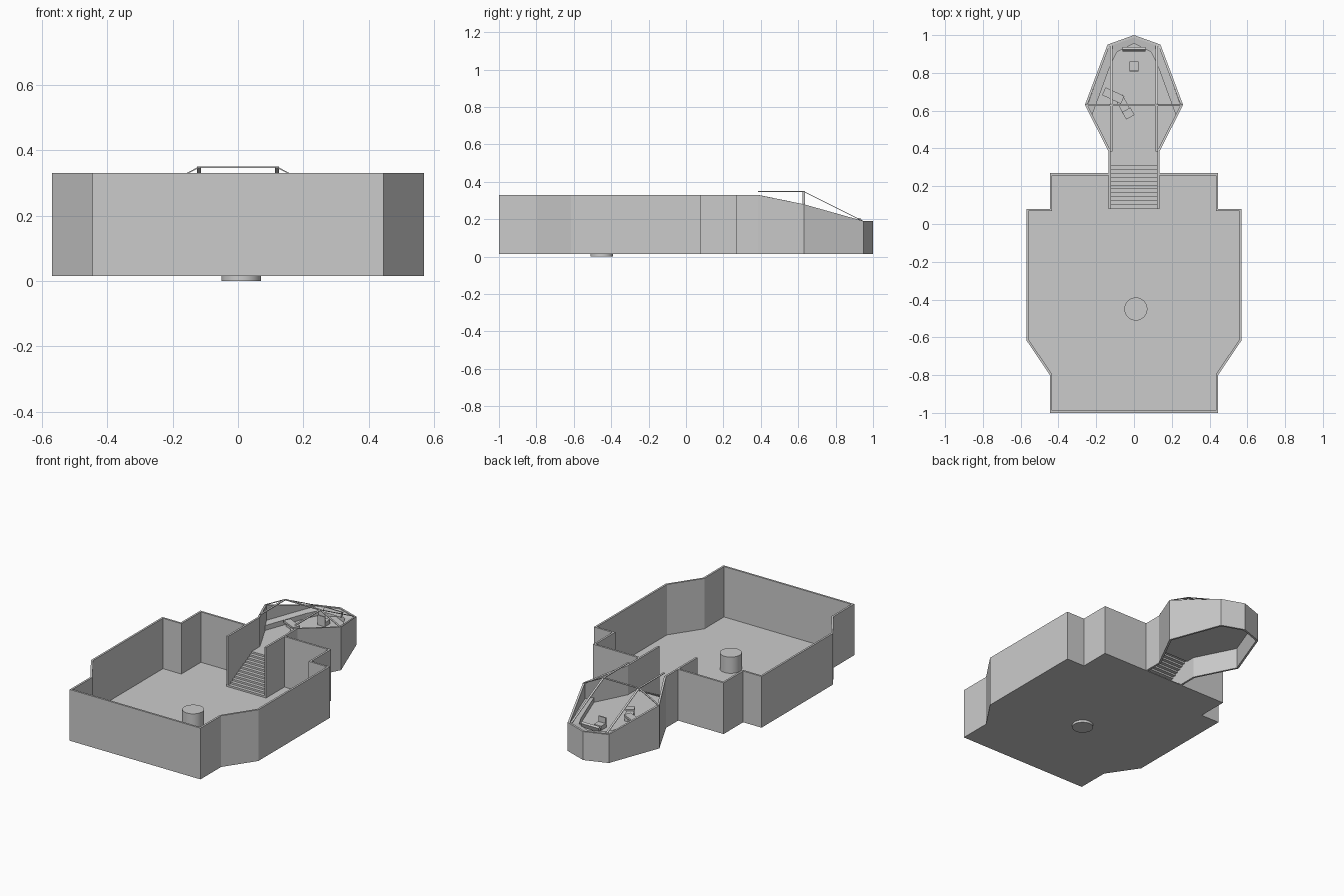
import bpy, bmesh
from mathutils import Vector, Matrix
from math import radians

if "Cube" in bpy.data.objects:
    bpy.data.objects.remove(bpy.data.objects["Cube"])

W = 0.012      # wall thickness
DECK = 0.15    # raised cockpit floor height


def make(name, verts, faces, mirror=False):
    me = bpy.data.meshes.new(name)
    me.from_pydata(verts, [], faces)
    bm = bmesh.new()
    bm.from_mesh(me)
    bmesh.ops.recalc_face_normals(bm, faces=bm.faces)
    bm.to_mesh(me)
    bm.free()
    ob = bpy.data.objects.new(name, me)
    bpy.context.collection.objects.link(ob)
    if mirror:
        ob.modifiers.new("mirror", 'MIRROR')
    return ob


def inset(pts, w):
    """Offset an open path to its left with mitred corners."""
    out = []
    for i, p in enumerate(pts):
        ns = []
        for a, b in ((i - 1, i), (i, i + 1)):
            if a >= 0 and b < len(pts):
                d = (Vector(pts[b]) - Vector(pts[a])).normalized()
                ns.append(Vector((-d.y, d.x)))
        if abs(p[0]) < 1e-6:
            out.append((0, p[1] + w / ns[0].y))
            continue
        m = sum(ns, Vector((0, 0))).normalized()
        q = Vector(p) + m * (w / m.dot(ns[0]))
        out.append((q.x, q.y))
    return out


def wall(name, pts, bottom, tops, w=W):
    """Mitred wall along half of the plan, mirrored to the other side."""
    verts, faces = [], []
    for (x, y), (u, v), t in zip(pts, inset(pts, w), tops):
        verts += [(x, y, bottom), (x, y, t), (u, v, t), (u, v, bottom)]
    n = len(pts)
    for i in range(n - 1):
        for k in range(4):
            j = (k + 1) % 4
            faces.append((4 * i + k, 4 * i + j, 4 * i + 4 + j, 4 * i + 4 + k))
    for i in (0, n - 1):
        if abs(pts[i][0]) > 1e-6:
            faces.append(tuple(4 * i + k for k in range(4)))
    return make(name, verts, faces, True)


def plate(name, half, z0, z1):
    """Flat plate from the right half of its outline."""
    pts = list(half) + [(-x, y) for x, y in reversed(half) if abs(x) > 1e-6]
    n = len(pts)
    verts = [(x, y, z0) for x, y in pts] + [(x, y, z1) for x, y in pts]
    faces = [tuple(range(n)), tuple(range(n, 2 * n))]
    faces += [(i, (i + 1) % n, (i + 1) % n + n, i + n) for i in range(n)]
    return make(name, verts, faces)


def box(name, loc, size, rz=0, rx=0):
    bm = bmesh.new()
    bmesh.ops.create_cube(bm, size=1, matrix=Matrix.Translation(loc)
                          @ Matrix.Rotation(radians(rz), 4, 'Z')
                          @ Matrix.Rotation(radians(rx), 4, 'X')
                          @ Matrix.Diagonal((*size, 1)))
    me = bpy.data.meshes.new(name)
    bm.to_mesh(me)
    bm.free()
    ob = bpy.data.objects.new(name, me)
    bpy.context.collection.objects.link(ob)
    return ob


def strip(name, path, across, thick, mirror):
    """Flat bar following a path, widened along one axis."""
    a, verts, faces = Vector(across) / 2, [], []
    for p in path:
        p = Vector(p)
        lo = p - Vector((0, 0, thick))
        verts += [p - a, p + a, lo + a, lo - a]
    n = len(path)
    for i in range(n - 1):
        for k in range(4):
            j = (k + 1) % 4
            faces.append((4 * i + k, 4 * i + j, 4 * i + 4 + j, 4 * i + 4 + k))
    faces += [(0, 1, 2, 3), tuple(4 * n - 4 + k for k in range(4))]
    return make(name, verts, faces, mirror)


# Main hall walls and floor
hall = [(0, -1), (.445, -1), (.445, -.80), (.57, -.615), (.57, .08),
        (.445, .08), (.445, .27), (.13, .27)]
wall("hall_walls", hall, .015, [.33] * len(hall))
plate("hall_floor", [(x, y) for x, y in hall[1:]], .015, .02)

# Corridor and cockpit walls, sloping down towards the nose
cab = [(.135, .08), (.135, .385), (.26, .63), (.14, .95), (0, 1)]
wall("cockpit_walls", cab, .015, [.33, .33, .28, .19, .19])

# Raised cockpit deck
deck = [(.125, .33)] + inset(cab, W * .6)[1:]
plate("cockpit_floor", deck, DECK - .006, DECK)

# Stairs as a folded sheet
steps, y0, y1 = 12, .08, .33
verts, faces = [], []
for i in range(steps):
    y = y0 + (y1 - y0) * i / steps
    for k in (i, i + 1):
        z = .02 + (DECK - .02) * k / steps
        verts += [(-.125, y, z), (.125, y, z)]
verts += [(-.125, y1, DECK), (.125, y1, DECK)]
faces = [(2 * i, 2 * i + 1, 2 * i + 3, 2 * i + 2) for i in range(2 * steps)]
make("stairs", verts, faces)

# Canopy frame
strip("canopy_rail", [(.12, .385, .35), (.12, .63, .35), (.12, .945, .192)],
      (.012, 0, 0), .004, True)
strip("canopy_hoop", [(-.255, .63, .281), (-.12, .63, .35), (.12, .63, .35),
                      (.255, .63, .281)], (0, .012, 0), .004, False)

# Console shelf around the cockpit wall
outer = [(.246, .63), (.132, .943), (0, .988)]
inner = [(.222, .575), (.125, .84), (.09, .91), (0, .955)]
sv = [(*p, .186) for p in outer] + [(*p, .18) for p in inner]
sv += [(*p, DECK) for p in inner]
make("console", sv, [(0, 1, 4, 3), (1, 5, 4), (1, 2, 6, 5),
                     (3, 4, 8, 7), (4, 5, 9, 8), (5, 6, 10, 9)], True)

# Control screen, pilot seat
box("screen", (0, .925, .19), (.12, .016, .03), 0, -20)
box("pilot_seat", (0, .835, DECK + .013), (.05, .05, .026))
box("pilot_seat_back", (0, .812, DECK + .03), (.05, .008, .06))

# Side station: desk, bench and seat turned towards the left
box("side_desk", (-.11, .68, DECK + .03), (.11, .045, .012), -25)
box("side_desk_leg", (-.11, .68, DECK + .013), (.09, .02, .026), -25)
box("side_seat", (-.06, .635, DECK + .013), (.045, .09, .026), 28)
box("side_seat_back", (-.03, .585, DECK + .03), (.05, .045, .012), 28)

# Round table in the hall, its base showing below the floor
bm = bmesh.new()
bmesh.ops.create_cone(bm, cap_ends=True, segments=32, radius1=.061, radius2=.061,
                      depth=.12, matrix=Matrix.Translation((.01, -.45, .06)))
me = bpy.data.meshes.new("round_table")
bm.to_mesh(me)
bm.free()
table = bpy.data.objects.new("round_table", me)
bpy.context.collection.objects.link(table)
bpy.context.view_layer.objects.active = table
table.select_set(True)
bpy.ops.object.shade_smooth_by_angle()
